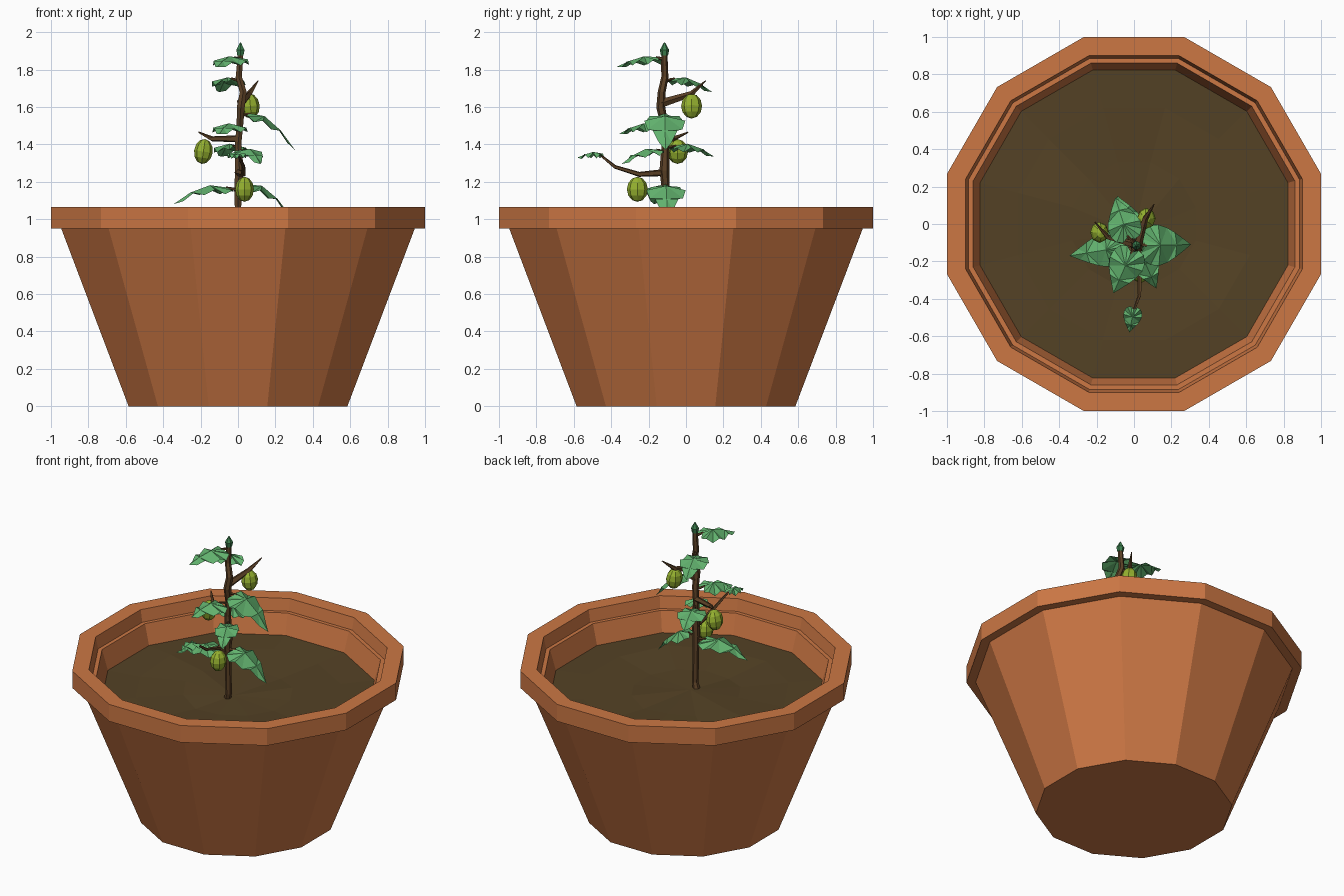
import bpy, bmesh, math, random
from mathutils import Vector, Matrix

if "Cube" in bpy.data.objects:
    bpy.data.objects.remove(bpy.data.objects["Cube"])

random.seed(4)


def material(name, rgb):
    lin = [(c / 255 / 12.92 if c < 11 else ((c / 255 + 0.055) / 1.055) ** 2.4) for c in rgb]
    m = bpy.data.materials.new(name)
    m.diffuse_color = (*lin, 1)
    m.use_nodes = True
    m.node_tree.nodes["Principled BSDF"].inputs["Base Color"].default_value = m.diffuse_color
    return m


TERRACOTTA = material("terracotta", (204, 119, 68))
SOIL = material("soil", (84, 66, 37))
BARK = material("bark", (92, 65, 38))
LEAF = material("leaf green", (98, 178, 110))
BUD = material("bud green", (60, 128, 78))
FRUIT = material("fruit green", (150, 178, 48))


def finish(bm, name, mat, normals=True):
    if normals:
        bmesh.ops.recalc_face_normals(bm, faces=bm.faces)
    me = bpy.data.meshes.new(name)
    bm.to_mesh(me)
    bm.free()
    me.materials.append(mat)
    ob = bpy.data.objects.new(name, me)
    bpy.context.collection.objects.link(ob)
    return ob


def bridge(bm, a, b):
    n = len(a)
    for i in range(n):
        bm.faces.new((a[i], a[(i + 1) % n], b[(i + 1) % n], b[i]))


def tube(name, points, radii, mat, sides=6):
    """Tapered tube along a path."""
    bm = bmesh.new()
    pts = [Vector(p) for p in points]
    rings = []
    for i, p in enumerate(pts):
        d = (pts[min(i + 1, len(pts) - 1)] - pts[max(i - 1, 0)]).normalized()
        ref = Vector((1, 0, 0)) if abs(d.z) > 0.7 else Vector((0, 0, 1))
        s = d.cross(ref).normalized()
        t = d.cross(s)
        rings.append([bm.verts.new(p + radii[i] * (math.cos(a) * s + math.sin(a) * t))
                      for a in (k * math.tau / sides for k in range(sides))])
    for a, b in zip(rings, rings[1:]):
        bridge(bm, a, b)
    bm.faces.new(rings[0])
    bm.faces.new(rings[-1])
    return finish(bm, name, mat)


def ring12(bm, apothem, z, jitter=0.0):
    r = apothem / math.cos(math.pi / 12)
    return [bm.verts.new((r * math.cos(a), r * math.sin(a), z + random.uniform(-jitter, jitter)))
            for a in (math.radians(15 + 30 * k) for k in range(12))]


# Pot: twelve-sided profile with a stepped rim
bm = bmesh.new()
profile = [(0.585, 0), (0.945, 0.95), (1.0, 0.95), (1.0, 1.065), (0.90, 1.065),
           (0.885, 0.985), (0.86, 0.985), (0.815, 0.82)]
rings = [ring12(bm, r, z) for r, z in profile]
for a, b in zip(rings, rings[1:]):
    bridge(bm, a, b)
bm.faces.new(rings[0])
finish(bm, "pot", TERRACOTTA)

# Soil: gently uneven disc
bm = bmesh.new()
rings = [ring12(bm, 0.825, 0.85), ring12(bm, 0.62, 0.85, 0.012), ring12(bm, 0.33, 0.845, 0.02)]
for a, b in zip(rings, rings[1:]):
    bridge(bm, a, b)
centre = bm.verts.new((0, -0.05, 0.835))
for i in range(12):
    bm.faces.new((rings[2][i], rings[2][(i + 1) % 12], centre))
finish(bm, "soil", SOIL)

# Stem and bud
tube("stem", [(-0.02, -0.09, 0.81), (0, -0.1, 0.87), (0, -0.105, 1.07), (0, -0.11, 1.18),
              (0.008, -0.115, 1.26), (0.0, -0.11, 1.4), (0.01, -0.115, 1.5), (0.015, -0.135, 1.6),
              (0.028, -0.13, 1.68), (0.004, -0.113, 1.76), (0.01, -0.115, 1.83), (0.013, -0.115, 1.9)],
     [0.024, 0.02, 0.02, 0.022, 0.027, 0.02, 0.02, 0.024, 0.021, 0.019, 0.018, 0.015], BARK)
tube("bud", [(0.013, -0.115, 1.875), (0.013, -0.115, 1.905), (0.013, -0.115, 1.945)],
     [0.019, 0.025, 0.003], BUD)

# Branches
tube("low_branch", [(0, -0.11, 1.25), (0.03, -0.25, 1.24), (0.03, -0.38, 1.28), (0.0, -0.46, 1.345)],
     [0.02, 0.014, 0.01, 0.006], BARK, 5)
tube("middle_branch", [(0, -0.11, 1.43), (-0.14, -0.07, 1.43), (-0.21, 0.01, 1.465)],
     [0.02, 0.014, 0.004], BARK, 5)
tube("upper_branch", [(0.015, -0.13, 1.62), (0.06, 0.03, 1.67), (0.107, 0.105, 1.74)],
     [0.024, 0.016, 0.003], BARK, 5)

# Fruits hanging from the branches
for i, (pos, tilt) in enumerate([((0.035, -0.26, 1.16), 0), ((-0.185, -0.045, 1.362), 0.15),
                                 ((0.066, 0.03, 1.605), -0.1)]):
    bm = bmesh.new()
    mat = Matrix.Translation(pos) @ Matrix.Rotation(tilt, 4, 'Y') @ Matrix.Diagonal((0.05, 0.056, 0.067, 1))
    bmesh.ops.create_uvsphere(bm, u_segments=8, v_segments=6, radius=1, matrix=mat)
    finish(bm, f"fruit_{i + 1}", FRUIT)


# Leaves: heart-shaped pleated fan, arched from base to tip
HALF = [(-0.05, 0.35), (0.0, 0.72), (0.14, 0.95), (0.32, 1.0), (0.5, 0.85),
        (0.67, 0.6), (0.84, 0.3)]


def leaf(name, base, tip, width, arch):
    base, tip = Vector(base), Vector(tip)
    along = tip - base
    side = Vector((-along.y, along.x, 0)).normalized()
    outline = [(0.05, 0)] + HALF + [(1, 0)] + [(u, -v) for u, v in reversed(HALF)]
    bm = bmesh.new()

    def vert(u, v, pleat=0.0):
        lift = arch * 4 * max(u, 0) * (1 - u) - 0.16 * width * abs(v) + pleat
        return bm.verts.new(base + along * u + side * v * width / 2 + Vector((0, 0, lift)))

    edge = [vert(u, v, 0.012 * (-1) ** i if v else 0) for i, (u, v) in enumerate(outline)]
    mid = vert(0.36, 0, 0.006)
    rib = vert(0.7, 0)
    n, t = len(edge), len(HALF) + 1
    for i in range(n):
        a, b = edge[i], edge[(i + 1) % n]
        bm.faces.new((a, b, rib if t - 3 <= i < t + 3 else mid))
    bm.faces.new((mid, edge[t - 3], rib))
    bm.faces.new((mid, rib, edge[t + 3]))
    for f in bm.faces:
        f.normal_update()
        if f.normal.z < 0:
            f.normal_flip()
    finish(bm, name, LEAF, False)


LEAVES = [  # base, tip, width, arch
    ((-0.01, -0.14, 1.865), (-0.11, -0.37, 1.815), 0.19, 0.02),
    ((-0.03, -0.08, 1.75), (-0.10, 0.14, 1.68), 0.18, 0.03),
    ((0.05, -0.115, 1.565), (0.305, -0.11, 1.37), 0.22, 0.055),
    ((-0.02, -0.15, 1.50), (-0.10, -0.36, 1.455), 0.19, 0.025),
    ((0.03, -0.14, 1.37), (0.12, -0.345, 1.295), 0.15, 0.03),
    ((-0.02, -0.07, 1.39), (-0.09, 0.15, 1.335), 0.18, 0.03),
    ((-0.04, -0.12, 1.165), (-0.345, -0.17, 1.08), 0.19, 0.045),
    ((0.04, -0.11, 1.185), (0.285, -0.10, 1.01), 0.21, 0.055),
]
for i, (base, tip, width, arch) in enumerate(LEAVES):
    leaf(f"leaf_{i + 1}", base, tip, width, arch)
    b, d = Vector(base), Vector(tip) - Vector(base)
    tube(f"leaf_stalk_{i + 1}", [(0.008, -0.113, b.z - 0.01), b + d * 0.08 + Vector((0, 0, arch * 0.25))],
         [0.01, 0.006], BARK, 5)
leaf("branch_leaf", (0.0, -0.45, 1.35), (-0.025, -0.58, 1.33), 0.1, 0.012)
